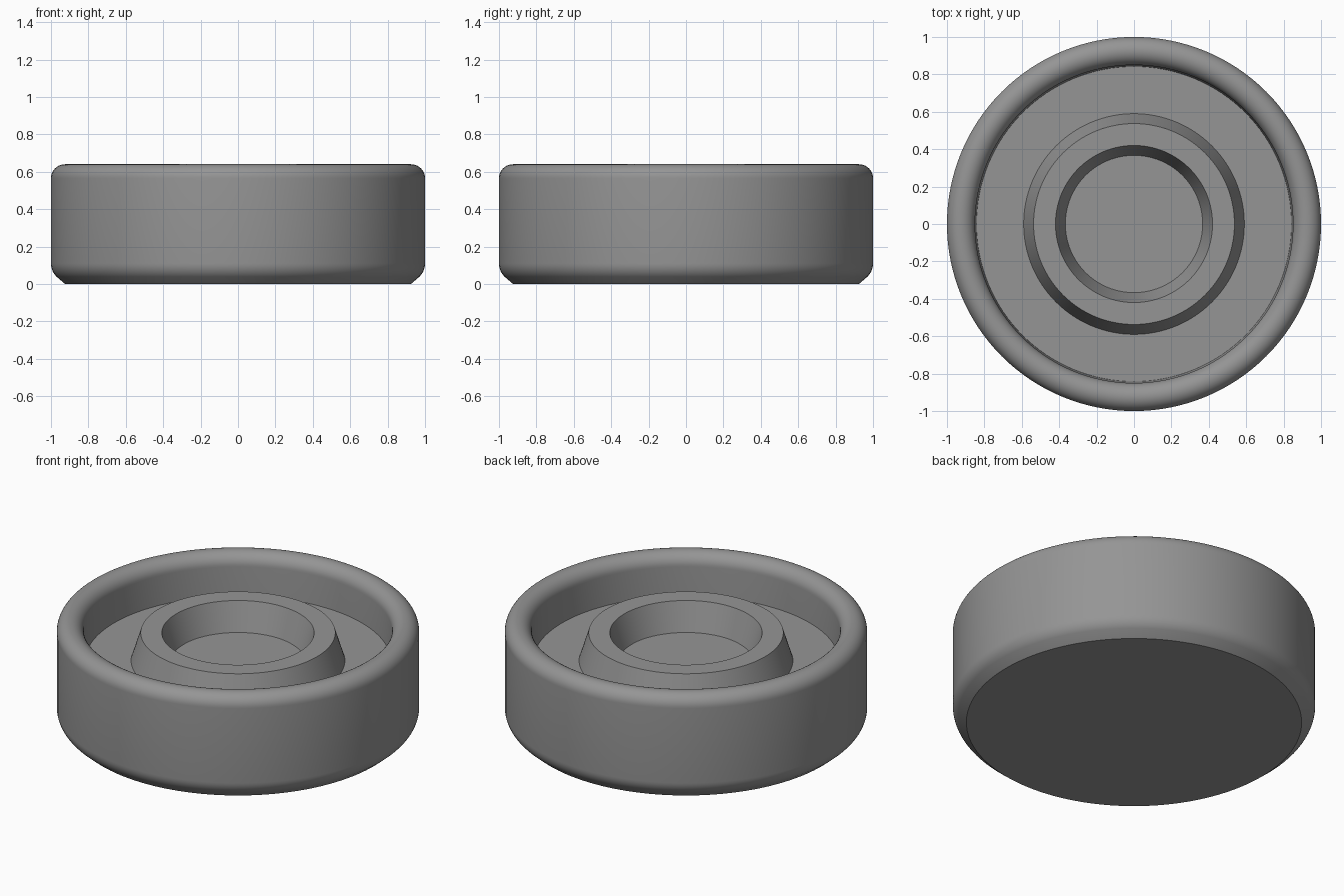
import bpy, bmesh, math

if "Cube" in bpy.data.objects:
    bpy.data.objects.remove(bpy.data.objects["Cube"])

SEGMENTS = 128

grey = bpy.data.materials.new("mid grey")
grey.diffuse_color = (0.3, 0.3, 0.3, 1.0)
grey.use_nodes = True
grey.node_tree.nodes["Principled BSDF"].inputs["Base Color"].default_value = grey.diffuse_color


def arc(cx, cz, r, start, end, steps):
    """Points on an arc in the radius/height plane, angles in degrees."""
    return [(cx + r * math.cos(math.radians(start + (end - start) * i / steps)),
             cz + r * math.sin(math.radians(start + (end - start) * i / steps)))
            for i in range(steps + 1)]


def lathe(name, profile):
    """Turn a radius/height profile around z; both ends are capped."""
    bm = bmesh.new()
    rings = []
    for r, z in profile:
        rings.append([bm.verts.new((r * math.cos(2 * math.pi * i / SEGMENTS),
                                    r * math.sin(2 * math.pi * i / SEGMENTS), z))
                      for i in range(SEGMENTS)])
    for low, high in zip(rings, rings[1:]):
        for i in range(SEGMENTS):
            j = (i + 1) % SEGMENTS
            bm.faces.new((low[i], low[j], high[j], high[i]))
    bm.faces.new(rings[0][::-1])
    bm.faces.new(rings[-1])
    mesh = bpy.data.meshes.new(name)
    bm.to_mesh(mesh)
    bm.free()
    mesh.materials.append(grey)
    obj = bpy.data.objects.new(name, mesh)
    bpy.context.collection.objects.link(obj)
    bpy.context.view_layer.objects.active = obj
    obj.select_set(True)
    bpy.ops.object.shade_smooth_by_angle(angle=math.radians(30))
    obj.select_set(False)
    return obj


profile = [(0.925, 0.0)]                                # flat base
profile += arc(0.90, 0.11, 0.10, -45, 0, 6)             # chamfer blending into side
profile += arc(0.925, 0.565, 0.075, 0, 180, 20)         # rounded rim
profile += [(0.842, 0.39),                              # inner wall, slight draft
            (0.59, 0.39), (0.537, 0.56),                # boss outer slope and top
            (0.42, 0.56), (0.367, 0.39)]                # socket slope and floor
lathe("round_cup_body", profile)
